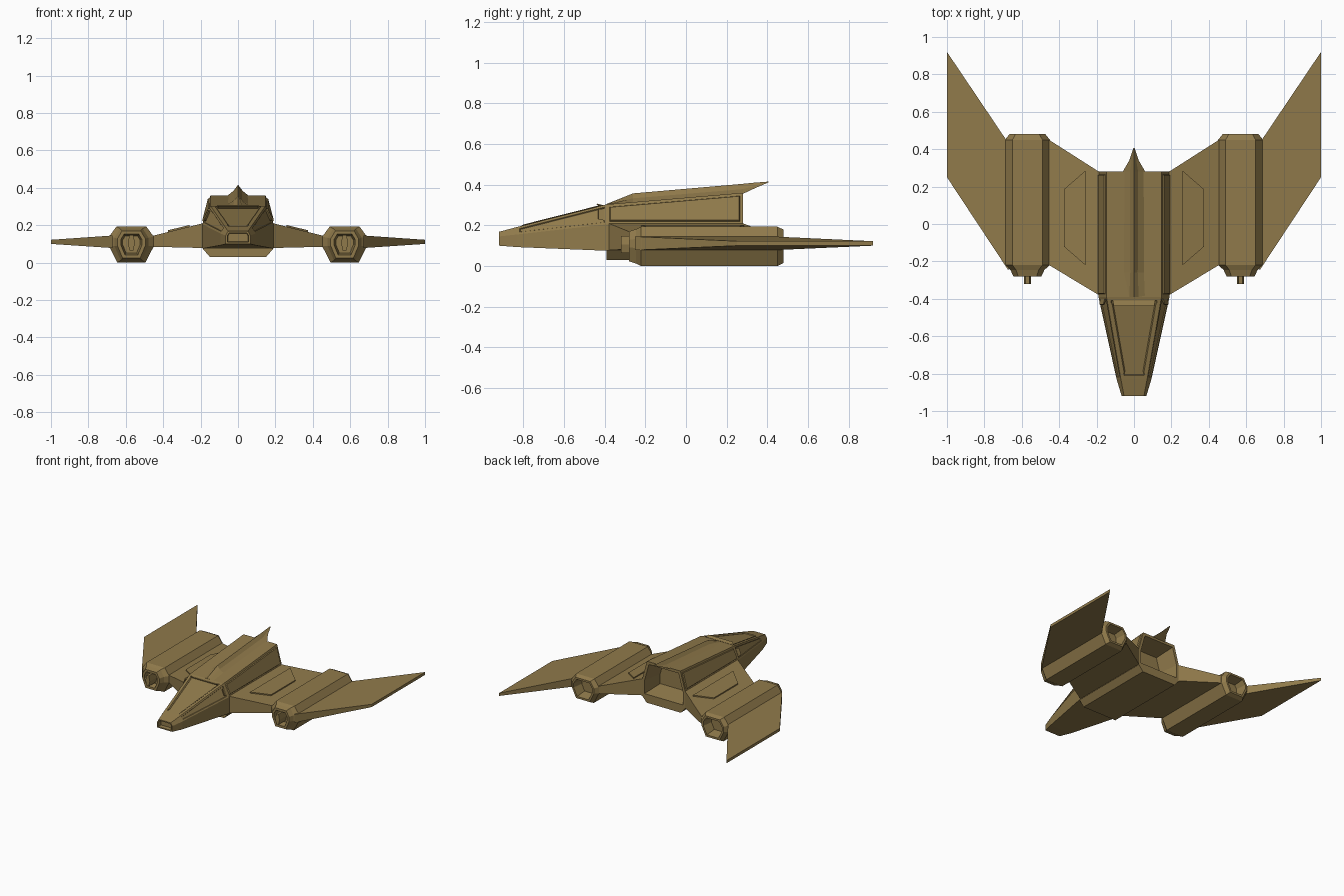
import bpy, bmesh
from mathutils import Vector

cube = bpy.data.objects.get("Cube")
if cube:
    bpy.data.objects.remove(cube, do_unlink=True)

tan = bpy.data.materials.new("tan_hull")
COLOUR = (0.28, 0.195, 0.07, 1)
tan.use_nodes = True
tan.diffuse_color = COLOUR
tan.node_tree.nodes["Principled BSDF"].inputs["Base Color"].default_value = COLOUR


def sym(half):
    """Close a half outline (bottom to top, x >= 0) by mirroring it."""
    return half + [(-x, z) for x, z in reversed(half) if x > 0]


def loft(name, sections, detail=None, mirror=False):
    """Skin rings of points; detail(bm) may add inset panels."""
    bm = bmesh.new()
    rings = [[bm.verts.new(p) for p in ring] for ring in sections]
    n = len(rings[0])
    for a, b in zip(rings, rings[1:]):
        for i in range(n):
            j = (i + 1) % n
            bm.faces.new((a[i], a[j], b[j], b[i]))
    bm.faces.new(rings[0])
    bm.faces.new(rings[-1])
    bmesh.ops.recalc_face_normals(bm, faces=bm.faces)
    bm.normal_update()
    if detail:
        detail(bm)
    mesh = bpy.data.meshes.new(name)
    bm.to_mesh(mesh)
    bm.free()
    mesh.materials.append(tan)
    obj = bpy.data.objects.new(name, mesh)
    bpy.context.collection.objects.link(obj)
    if mirror:
        obj.modifiers.new("Mirror", 'MIRROR').use_mirror_merge = False
    return obj


def at_y(y, outline, cx=0):
    return [(x + cx, y, z) for x, z in outline]


def inset(bm, rule, *steps):
    """Inset the faces that pass the rule, once per (thickness, depth)."""
    faces = [f for f in bm.faces if rule(f.normal, f.calc_center_median())]
    for thick, depth in steps:
        bmesh.ops.inset_individual(bm, faces=faces, thickness=thick, depth=depth,
                                   use_even_offset=True)
        bm.normal_update()


# Cabin, with raised side panels and a hollow rear bay
def cabin_detail(bm):
    inset(bm, lambda n, c: abs(n.x) > 0.5 and c.z > 0.22, (0.015, 0), (0.004, 0.008))
    inset(bm, lambda n, c: n.y > 0.9, (0.022, 0), (0.025, -0.16))


def cabin_ring(y, roof):
    return at_y(y, sym([(0.19, 0.075), (0.19, 0.205), (0.147, roof)]))


loft("cabin", [cabin_ring(-0.39, 0.303), cabin_ring(0.28, 0.36)], cabin_detail)


# Nose, with canopy panels and a recessed snout
def nose_detail(bm):
    inset(bm, lambda n, c: n.z > 0.7 and c.y > -0.8, (0.02, 0), (0.004, -0.006))
    inset(bm, lambda n, c: 0.05 < n.z < 0.7 and c.y > -0.8 and abs(c.x) > 0.05,
          (0.012, 0), (0.003, -0.005))
    inset(bm, lambda n, c: n.y < -0.9, (0.009, 0), (0.003, -0.03))


nose = [(-0.92, 0.066, 0.053, 0.1, 0.145, 0.168),
        (-0.83, 0.093, 0.07, 0.093, 0.155, 0.192),
        (-0.39, 0.19, 0.147, 0.075, 0.205, 0.303)]
loft("nose", [at_y(y, sym([(w, lo), (w, mid), (wt, top)]))
              for y, w, wt, lo, mid, top in nose], nose_detail)

# Belly under the cabin
belly = sym([(0.15, 0.03), (0.19, 0.076)])
loft("belly", [at_y(-0.39, belly), at_y(0.28, belly)])

# Spine fin overhanging the rear
spine = [(-0.39, 0.06, 0.302, 0.025, 0.303, 0.305),
         (-0.26, 0.06, 0.31, 0.02, 0.333, 0.357),
         (0.28, 0.06, 0.355, 0.022, 0.378, 0.404),
         (0.34, 0.025, 0.383, 0.012, 0.394, 0.41),
         (0.405, 0.004, 0.411, 0.003, 0.413, 0.415)]
loft("spine_fin", [at_y(y, sym([(w, lo), (m, mid), (0, top)]))
                   for y, w, lo, m, mid, top in spine])


# Wings, each a slab between two stations along x
def station(x, front, back, lo, hi):
    return [(x, front, lo), (x, back, lo), (x, back, hi), (x, front, hi)]


loft("inner_wing", [station(0.18, -0.385, 0.275, 0.078, 0.212),
                    station(0.47, -0.21, 0.46, 0.085, 0.14)], mirror=True)
loft("outer_wing", [station(0.67, -0.25, 0.43, 0.078, 0.145),
                    station(1.0, 0.25, 0.92, 0.1, 0.122)], mirror=True)

# Raised plates following the inner wing slope
plan = [(0.26, -0.22), (0.26, 0.285), (0.375, 0.185), (0.375, -0.12)]
slope = lambda x: 0.212 - (x - 0.18) * 0.248
loft("wing_plate", [[(x, y, slope(x) + h) for x, y in plan] for h in (-0.01, 0.009)],
     mirror=True)


# Engine pods, open at both ends
def pod_detail(bm):
    inset(bm, lambda n, c: n.y < -0.9, (0.018, 0), (0.01, -0.05))
    inset(bm, lambda n, c: n.y > 0.9, (0.015, 0), (0.015, -0.08))


POD_X, POD_Z = 0.57, 0.098
pod = sym([(0.075, -0.098), (0.12, -0.01), (0.12, 0.04), (0.08, 0.095)])


def pod_ring(y, sx, sz):
    return at_y(y, [(x * sx, POD_Z + z * sz) for x, z in pod], POD_X)


loft("engine_pod", [pod_ring(-0.28, 0.62, 0.76), pod_ring(-0.245, 0.76, 0.88),
                    pod_ring(-0.22, 1, 1), pod_ring(0.45, 1, 1),
                    pod_ring(0.48, 0.8, 0.85)], pod_detail, mirror=True)

# Guns in the pod mouths
gun = sym([(0.01, 0.065), (0.019, 0.105), (0.01, 0.148)])
loft("pod_gun", [at_y(-0.32, gun, POD_X), at_y(-0.2, gun, POD_X)], mirror=True)
